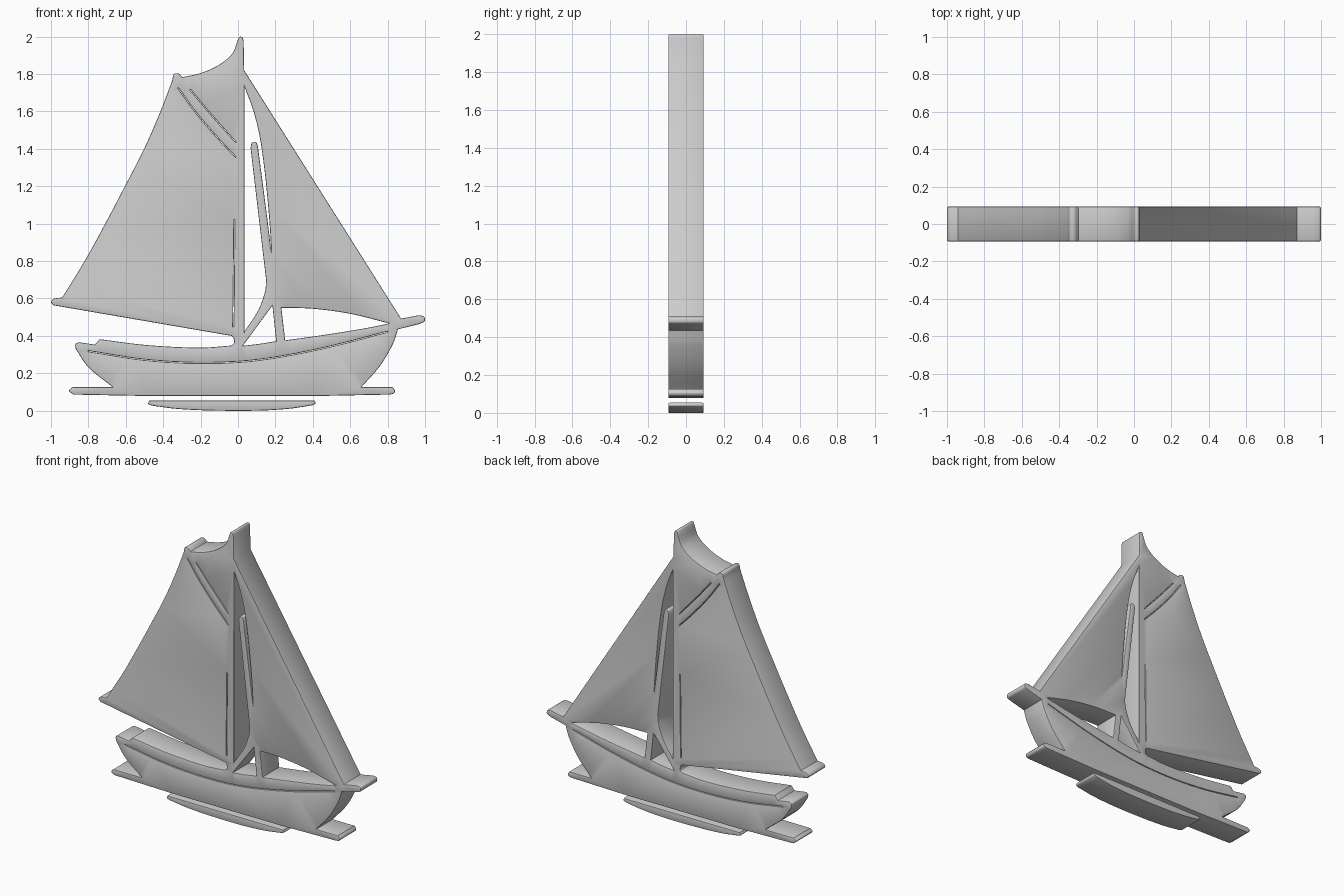
import bpy, bmesh, math
from mathutils import Vector

HALF = 0.093     # half thickness of the plate
EDGE = 0.006     # softened rim


def smooth(pts, n=6):
    """Curve through the points (a plain line when there are two)."""
    p = [Vector(q) for q in pts]
    if len(p) == 2:
        return p
    p = [2 * p[0] - p[1]] + p + [2 * p[-1] - p[-2]]
    out = []
    for a, b, c, d in zip(p, p[1:], p[2:], p[3:]):
        # chord-scaled tangents keep uneven spacing from overshooting
        l0, l1, l2 = (b - a).length, (c - b).length, (d - c).length
        m1 = (c - a) / (l0 + l1) * l1
        m2 = (d - b) / (l1 + l2) * l1
        for i in range(n):
            t = i / n
            out.append((2*t**3 - 3*t*t + 1) * b + (t**3 - 2*t*t + t) * m1
                       + (3*t*t - 2*t**3) * c + (t**3 - t*t) * m2)
    return out + [p[-2]]


def outline(*strokes):
    """Join strokes into a closed loop with corners between them."""
    loop = []
    for s in strokes:
        for v in smooth(s):
            if not loop or (v - loop[-1]).length > 1e-3:
                loop.append(v)
    if (loop[0] - loop[-1]).length < 1e-3:
        loop.pop()
    return loop


def slit(pts, w=0.003):
    """Thin groove along a centre line."""
    c = smooth(pts)
    left, right = [], []
    for i, v in enumerate(c):
        t = (c[min(i + 1, len(c) - 1)] - c[max(i - 1, 0)]).normalized()
        nrm = Vector((-t.y, t.x)) * w / 2
        left.append(v + nrm)
        right.append(v - nrm)
    return left + right[::-1]


def shrink(loop, d):
    """Move each corner into the material (left of the loop direction)."""
    res = []
    for i, v in enumerate(loop):
        a = (v - loop[i - 1]).normalized()
        b = (loop[(i + 1) % len(loop)] - v).normalized()
        na, nb = Vector((-a.y, a.x)), Vector((-b.y, b.x))
        m = na + nb
        m = m.normalized() if m.length > 1e-4 else na
        res.append(v + m * d / max(m.dot(na), 0.5))
    return res


def plate(name, outer, holes=()):
    """Extruded outline with holes and softened rims."""
    bm = bmesh.new()
    caps = {-1: [], 1: []}
    for k, loop in enumerate([outer, *holes]):
        area = sum(loop[i - 1].cross(v) for i, v in enumerate(loop))
        if (area > 0) != (k == 0):
            loop = loop[::-1]
        rings = []
        for d, y in ((EDGE, -HALF), (EDGE * 0.3, -HALF + EDGE * 0.3), (0, -HALF + EDGE),
                     (0, HALF - EDGE), (EDGE * 0.3, HALF - EDGE * 0.3), (EDGE, HALF)):
            rings.append([bm.verts.new((v.x, y, v.y)) for v in shrink(loop, d)])
        n = len(loop)
        for r, s in zip(rings, rings[1:]):
            for i in range(n):
                j = (i + 1) % n
                bm.faces.new((r[i], r[j], s[j], s[i]))
        for side, r in ((-1, rings[0]), (1, rings[-1])):
            caps[side] += [bm.edges.get((r[i], r[(i + 1) % n])) for i in range(n)]
    for side, edges in caps.items():
        bmesh.ops.triangle_fill(bm, edges=edges, use_beauty=True, normal=(0, side, 0))
    bmesh.ops.recalc_face_normals(bm, faces=bm.faces)
    me = bpy.data.meshes.new(name)
    bm.to_mesh(me)
    bm.free()
    ob = bpy.data.objects.new(name, me)
    bpy.context.collection.objects.link(ob)
    bpy.ops.object.select_all(action='DESELECT')
    ob.select_set(True)
    bpy.context.view_layer.objects.active = ob
    bpy.ops.object.shade_smooth_by_angle(angle=math.radians(30))
    return ob


# Silhouette: waterline, bow, bowsprit, jib, mast, mainsail, deck, stern
silhouette = outline(
    [(-0.88, 0.086), (-0.46, 0.078)], [(0.40, 0.078), (0.81, 0.086)],
    [(0.81, 0.086), (0.832, 0.092), (0.839, 0.107), (0.825, 0.126)],
    [(0.825, 0.126), (0.66, 0.126)],
    [(0.66, 0.126), (0.76, 0.24), (0.83, 0.36), (0.855, 0.435)],
    [(0.855, 0.435), (0.965, 0.462)],
    [(0.965, 0.462), (0.997, 0.477), (0.995, 0.503), (0.965, 0.51)],
    [(0.965, 0.51), (0.872, 0.492)],
    [(0.872, 0.492), (0.033, 1.82)], [(0.033, 1.82), (0.03, 1.98)],
    [(0.03, 1.98), (0.022, 1.998), (0.008, 1.998), (0, 1.985)],
    [(0, 1.985), (-0.03, 1.91), (-0.1, 1.85), (-0.2, 1.805), (-0.298, 1.783)],
    [(-0.298, 1.783), (-0.318, 1.802), (-0.342, 1.8), (-0.352, 1.765)],
    [(-0.352, 1.765), (-0.415, 1.6), (-0.5, 1.405), (-0.61, 1.19),
     (-0.71, 1.0), (-0.82, 0.8), (-0.94, 0.605)],
    [(-0.94, 0.605), (-0.985, 0.598), (-1.0, 0.58), (-0.985, 0.563)],
    [(-0.985, 0.563), (-0.035, 0.4)],
    [(-0.035, 0.4), (-0.024, 0.388), (-0.022, 0.36), (-0.035, 0.348)],
    [(-0.035, 0.348), (-0.2, 0.337), (-0.48, 0.35), (-0.74, 0.382)],
    [(-0.74, 0.382), (-0.765, 0.353)], [(-0.765, 0.353), (-0.85, 0.366)],
    [(-0.85, 0.366), (-0.869, 0.356), (-0.868, 0.33)],
    [(-0.868, 0.33), (-0.8, 0.232), (-0.67, 0.126)],
    [(-0.67, 0.126), (-0.885, 0.126)],
    [(-0.885, 0.126), (-0.904, 0.107), (-0.88, 0.086)])

# Opening between mast and jib, with the inner sail edge
mast_gap = outline(
    [(0.035, 1.73), (0.08, 1.61), (0.115, 1.47), (0.14, 1.3),
     (0.156, 1.15), (0.169, 1.0), (0.178, 0.85)],
    [(0.178, 0.85), (0.155, 1.04), (0.106, 1.415)],
    [(0.106, 1.415), (0.096, 1.436), (0.075, 1.434), (0.067, 1.405)],
    [(0.067, 1.405), (0.15, 0.7)],
    [(0.15, 0.7), (0.145, 0.64), (0.11, 0.54), (0.036, 0.425)])

# Openings under the jib, either side of the strut
tack_gap = outline([(0.026, 0.347), (0.184, 0.562)], [(0.184, 0.562), (0.204, 0.372)],
                   [(0.204, 0.372), (0.12, 0.358), (0.026, 0.347)])
foot_gap = outline([(0.232, 0.55), (0.4, 0.545), (0.6, 0.518), (0.81, 0.466)],
                   [(0.81, 0.466), (0.66, 0.437), (0.46, 0.405), (0.252, 0.376)])

# Grooves for the gaff, mast and hull rail
grooves = [slit(g) for g in (
    [(-0.32, 1.725), (-0.23, 1.6), (-0.12, 1.47), (-0.012, 1.355)],
    [(-0.255, 1.715), (-0.15, 1.59), (-0.012, 1.435)],
    [(-0.019, 1.02), (-0.025, 0.45)],
    [(-0.8, 0.318), (-0.5, 0.272), (-0.2, 0.255), (0.1, 0.27), (0.45, 0.333), (0.8, 0.422)])]

plate("sailboat_body", silhouette, [mast_gap, tack_gap, foot_gap, *grooves])

# Separate strip under the waterline
plate("water_reflection", outline(
    [(-0.475, 0.054), (-0.48, 0.036), (-0.455, 0.026)],
    [(-0.455, 0.026), (-0.33, 0.01), (-0.15, 0.001), (0.1, 0.0), (0.27, 0.01), (0.395, 0.028)],
    [(0.395, 0.028), (0.414, 0.038), (0.41, 0.054)]))
